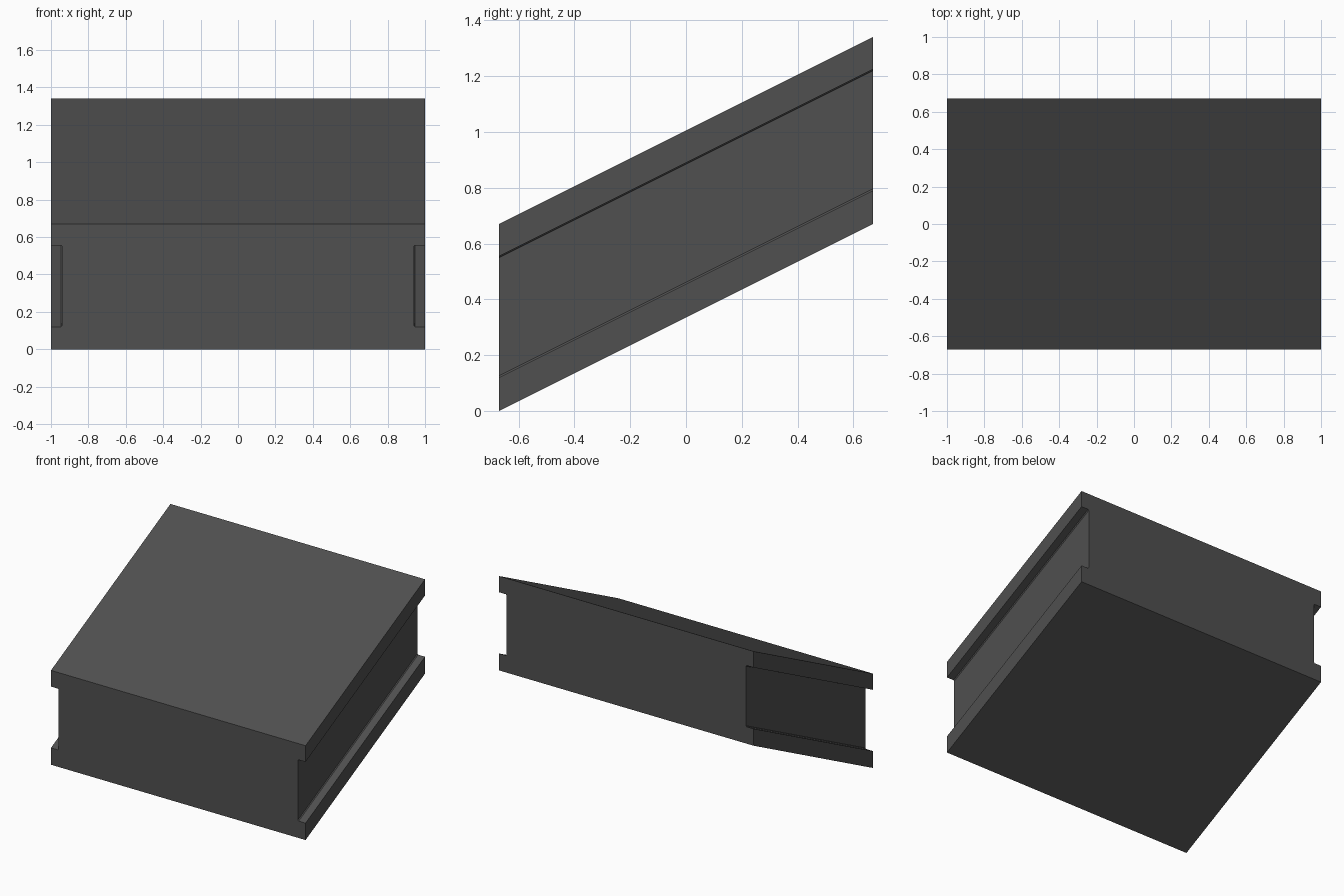
import bpy, bmesh

if "Cube" in bpy.data.objects:
    bpy.data.objects.remove(bpy.data.objects["Cube"])

HALF_Y, SLOPE = 0.67, 0.5        # half depth, rise per unit of y
H, LOW, HIGH = 0.67, 0.12, 0.555  # section height and groove limits
IN, C = 0.94, 0.006              # groove floor, tiny corner chamfer

# One side of the grooved cross-section, mirrored to the other
right = [(1, 0), (1, LOW), (IN + C, LOW), (IN, LOW + C),
         (IN, HIGH - C), (IN + C, HIGH), (1, HIGH), (1, H)]
profile = right + [(-x, z) for x, z in reversed(right)]

# Sweep the section along the slope
bm = bmesh.new()
verts = [bm.verts.new((x, -HALF_Y, z)) for x, z in profile]
face = bm.faces.new(verts)
ext = bmesh.ops.extrude_face_region(bm, geom=[face], use_keep_orig=True)
moved = [g for g in ext["geom"] if isinstance(g, bmesh.types.BMVert)]
bmesh.ops.translate(bm, verts=moved, vec=(0, 2 * HALF_Y, 2 * HALF_Y * SLOPE))
bmesh.ops.recalc_face_normals(bm, faces=bm.faces)

mesh = bpy.data.meshes.new("sloped_grooved_block")
bm.to_mesh(mesh)
bm.free()
block = bpy.data.objects.new("sloped_grooved_block", mesh)
bpy.context.collection.objects.link(block)

# Dark grey body
mat = bpy.data.materials.new("dark_grey")
mat.diffuse_color = (0.08, 0.08, 0.08, 1)
mat.use_nodes = True
mat.node_tree.nodes["Principled BSDF"].inputs["Base Color"].default_value = mat.diffuse_color
mesh.materials.append(mat)
